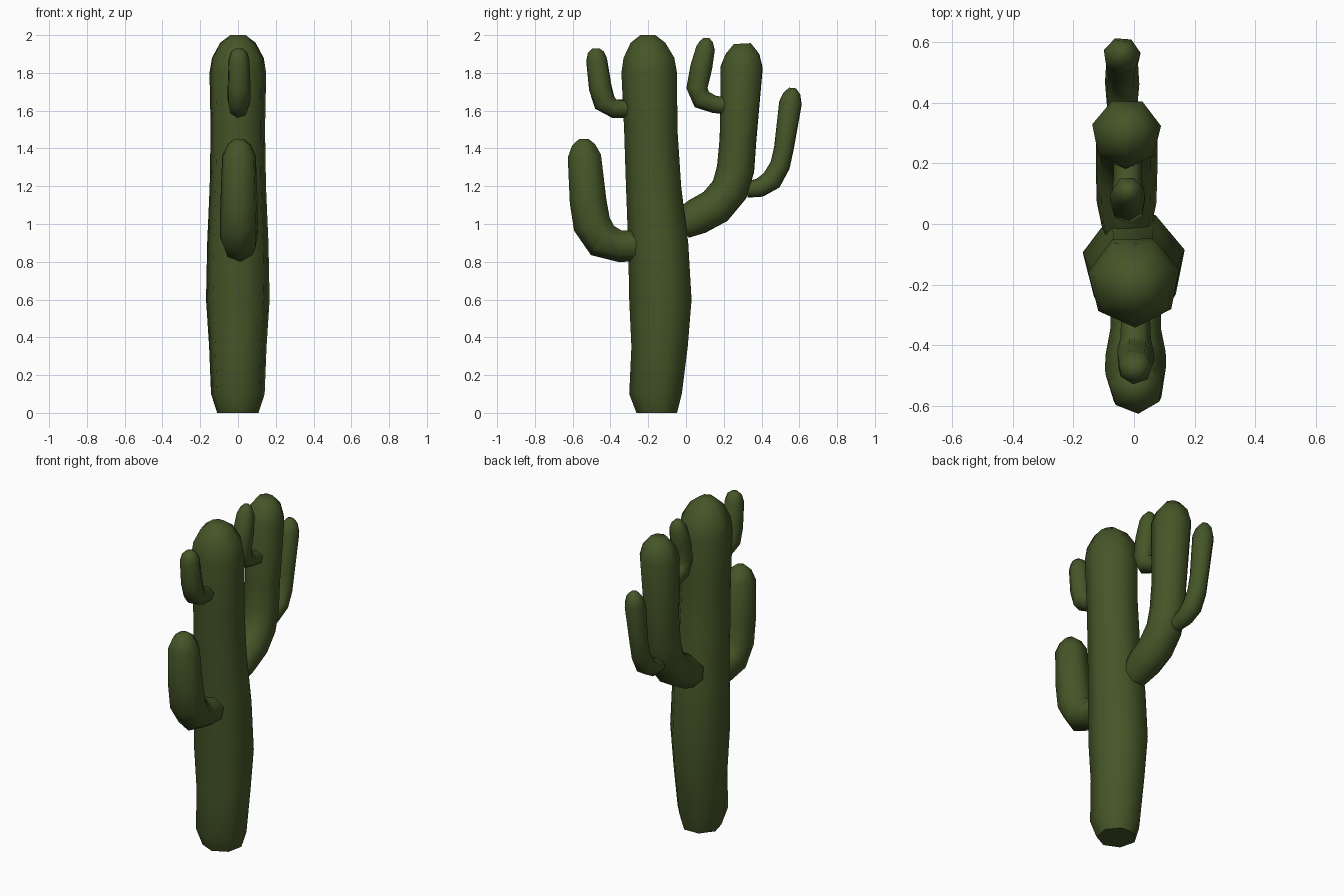
import bpy, bmesh, math
from mathutils import Vector

cube = bpy.data.objects.get("Cube")
if cube:
    bpy.data.objects.remove(cube, do_unlink=True)

green = bpy.data.materials.new("cactus_green")
green.use_nodes = True
colour = (0.06, 0.092, 0.021, 1)
green.diffuse_color = colour
bsdf = green.node_tree.nodes["Principled BSDF"]
bsdf.inputs["Base Color"].default_value = colour
bsdf.inputs["Roughness"].default_value = 0.9

SIDES = 7


def stem(name, x, path, turn, lean=0.0):
    """Sweep a low-poly ring along (y, z, radius) points; both ends are capped."""
    bm = bmesh.new()
    centres = [Vector((x, y, z)) for y, z, r in path]
    rings = []
    for i, (c, p) in enumerate(zip(centres, path)):
        before, after = centres[max(i - 1, 0)], centres[min(i + 1, len(path) - 1)]
        t = (after - before).normalized()
        if lean:                       # the upright trunk keeps level rings
            t = Vector((0, 0, 1))
        side = Vector((1, 0, 0))
        up = t.cross(side)
        ring = []
        for k in range(SIDES):
            a = turn + math.tau * k / SIDES
            ring.append(bm.verts.new(c + (side * math.cos(a) + up * math.sin(a)) * p[2] * 1.04))
        rings.append(ring)
    for lo, hi in zip(rings, rings[1:]):
        for k in range(SIDES):
            n = (k + 1) % SIDES
            bm.faces.new((lo[k], lo[n], hi[n], hi[k])).smooth = True
    bm.faces.new(rings[0][::-1])
    bm.faces.new(rings[-1]).smooth = True
    bmesh.ops.recalc_face_normals(bm, faces=bm.faces)
    mesh = bpy.data.meshes.new(name)
    bm.to_mesh(mesh)
    bm.free()
    mesh.materials.append(green)
    obj = bpy.data.objects.new(name, mesh)
    bpy.context.collection.objects.link(obj)


# Main trunk, swelling in the middle
stem("trunk", 0, [(-.15, 0, .108), (-.155, .1, .14), (-.133, .35, .15), (-.128, .6, .166),
                  (-.14, .9, .16), (-.165, 1.2, .147), (-.18, 1.5, .142), (-.188, 1.8, .148),
                  (-.19, 1.88, .135), (-.197, 1.96, .092), (-.2, 2, .04)], 0.25, 1)

# Two arms on the front
stem("lower_front_arm", .007, [(-.2, .885, .08), (-.35, .885, .083), (-.44, .915, .098),
     (-.495, 1, .1), (-.515, 1.12, .097), (-.535, 1.36, .088), (-.54, 1.42, .06),
     (-.54, 1.45, .025)], 0.3)
stem("upper_front_arm", .004, [(-.25, 1.61, .045), (-.38, 1.612, .05), (-.43, 1.645, .06),
     (-.452, 1.72, .06), (-.472, 1.87, .055), (-.476, 1.91, .042), (-.476, 1.93, .018)], 0.1)

# Large back arm with its two offshoots
stem("large_back_arm", -.025, [(-.02, .995, .08), (.06, 1.035, .097), (.16, 1.09, .1),
     (.235, 1.18, .1), (.267, 1.29, .1), (.28, 1.45, .098), (.3, 1.83, .112),
     (.303, 1.9, .09), (.3, 1.955, .045)], 0.2)
stem("inner_offshoot", -.02, [(.23, 1.625, .045), (.15, 1.635, .046), (.085, 1.66, .055),
     (.06, 1.72, .056), (.083, 1.83, .058), (.105, 1.93, .05), (.108, 1.965, .035),
     (.108, 1.985, .015)], 0.3)
stem("outer_offshoot", -.04, [(.32, 1.18, .042), (.39, 1.19, .05), (.455, 1.23, .056),
     (.5, 1.31, .053), (.52, 1.4, .052), (.555, 1.64, .06), (.562, 1.69, .045),
     (.565, 1.72, .018)], 0.15)
